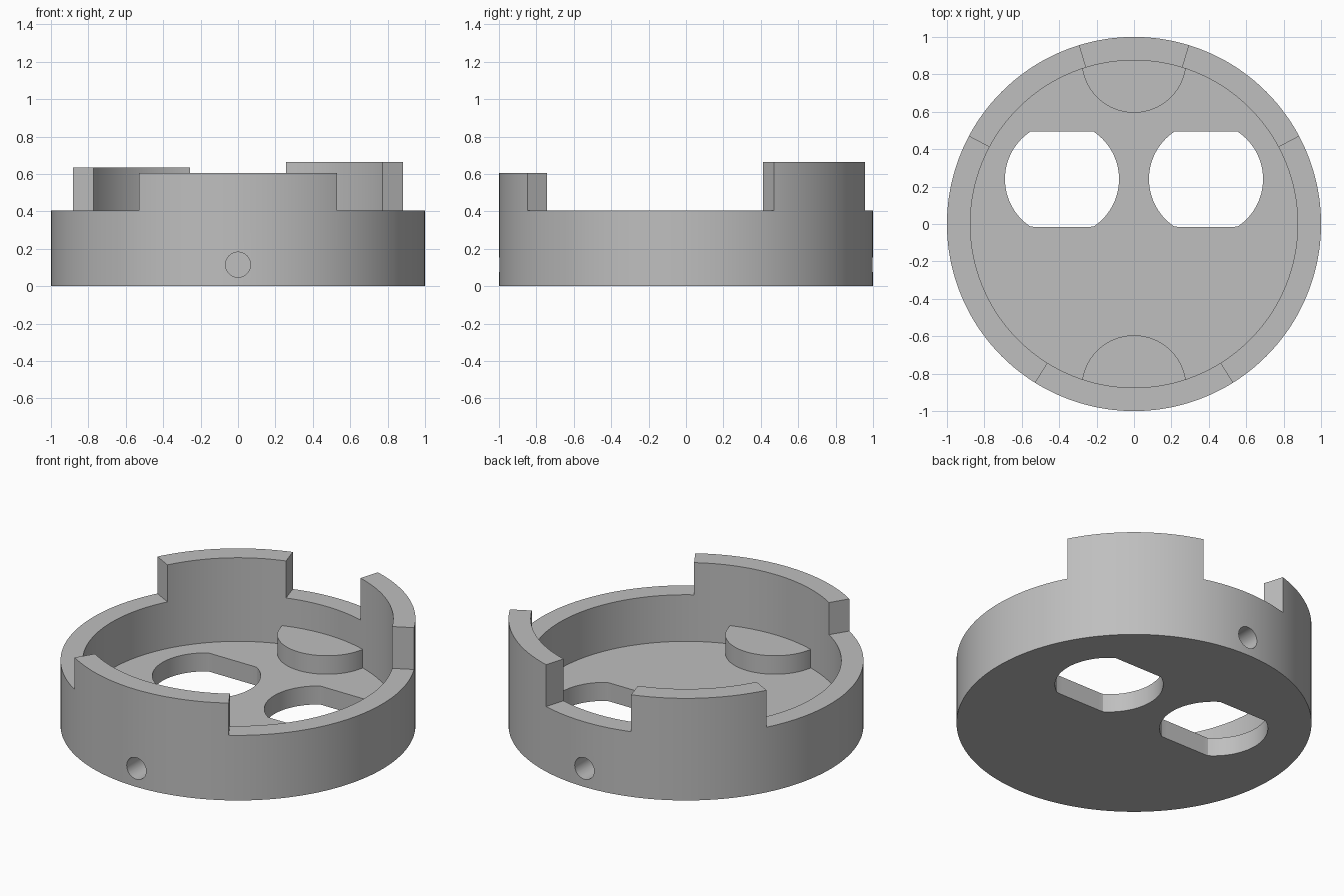
import bpy, bmesh
from math import sin, cos, radians, degrees, atan2, pi, hypot
from mathutils import Matrix, Vector

if "Cube" in bpy.data.objects:
    bpy.data.objects.remove(bpy.data.objects["Cube"])

R_OUT, R_IN = 1.0, 0.875
RIM, FLOOR, BOSS = 0.405, 0.115, 0.23

grey = bpy.data.materials.new("plain grey")
grey.use_nodes = True
colour = (0.52, 0.52, 0.52, 1)
grey.diffuse_color = colour
grey.node_tree.nodes["Principled BSDF"].inputs["Base Color"].default_value = colour


def make_object(name, bm):
    bmesh.ops.recalc_face_normals(bm, faces=bm.faces[:])
    mesh = bpy.data.meshes.new(name)
    bm.to_mesh(mesh)
    bm.free()
    mesh.materials.append(grey)
    obj = bpy.data.objects.new(name, mesh)
    bpy.context.collection.objects.link(obj)
    return obj


def prism(name, outline, z0, z1):
    """Extrude a flat outline from z0 up to z1."""
    bm = bmesh.new()
    face = bm.faces.new([bm.verts.new((x, y, z0)) for x, y in outline])
    ext = bmesh.ops.extrude_face_region(bm, geom=[face], use_keep_orig=True)
    top = [v for v in ext["geom"] if isinstance(v, bmesh.types.BMVert)]
    bmesh.ops.translate(bm, verts=top, vec=(0, 0, z1 - z0))
    return make_object(name, bm)


def circle(r, n):
    return [(r * cos(2 * pi * i / n), r * sin(2 * pi * i / n)) for i in range(n)]


def combine(target, tool, operation):
    mod = target.modifiers.new(operation.lower(), 'BOOLEAN')
    mod.operation, mod.solver, mod.object = operation, 'EXACT', tool
    bpy.context.view_layer.objects.active = target
    bpy.ops.object.modifier_apply(modifier=mod.name)
    bpy.data.objects.remove(tool)


# Round cup: rings of vertices joined into underside, wall, rim, and floor
bm = bmesh.new()
N = 360
rings = [[bm.verts.new((x, y, z)) for x, y in circle(r, N)]
         for r, z in ((R_OUT, 0), (R_OUT, RIM), (R_IN, RIM), (R_IN, FLOOR))]
bm.faces.new(rings[0])
bm.faces.new(rings[-1])
rim_faces = []
for k in range(3):
    for i in range(N):
        j = (i + 1) % N
        f = bm.faces.new((rings[k][i], rings[k][j], rings[k + 1][j], rings[k + 1][i]))
        if k == 1:
            rim_faces.append(f)
bmesh.ops.recalc_face_normals(bm, faces=bm.faces[:])

# Raised wall tabs: start angle, end angle, top height
for start, end, top in ((28, 73, 0.665), (107, 152, 0.635), (238, 302, 0.605)):
    ext = bmesh.ops.extrude_face_region(bm, geom=rim_faces[start:end])
    bmesh.ops.delete(bm, geom=[f for f in rim_faces[start:end] if f.is_valid],
                     context='FACES_ONLY')
    verts = [g for g in ext["geom"] if isinstance(g, bmesh.types.BMVert)]
    bmesh.ops.translate(bm, verts=verts, vec=(0, 0, top - RIM))
housing = make_object("round_housing", bm)

# Half-round bosses at front and back, rooted inside the wall
for side in (-1, 1):
    outline = []
    for x, y in circle(0.28, 96):
        p = Vector((x, y + side * R_IN))
        if p.length > 0.94:
            p *= 0.94 / p.length
        outline.append(p[:])
    combine(housing, prism("boss", outline, 0.05, BOSS), 'UNION')

# Flat-sided round openings through the floor
for side in (-1, 1):
    outline = [(x + side * 0.385, max(-0.255, min(0.255, y)) + 0.24)
               for x, y in circle(0.305, 96)]
    combine(housing, prism("floor_opening", outline, -0.1, 0.3), 'DIFFERENCE')

# Blind screw holes entering the bosses from outside
for side in (-1, 1):
    hole = prism("screw_hole", circle(0.067, 48), -0.17, 0.17)
    hole.data.transform(Matrix.Translation((0, side * 0.93, 0.115))
                        @ Matrix.Rotation(pi / 2, 4, 'X'))
    combine(housing, hole, 'DIFFERENCE')

# Smooth walls, crisp edges
bpy.ops.object.select_all(action='DESELECT')
housing.select_set(True)
bpy.context.view_layer.objects.active = housing
bpy.ops.object.shade_smooth_by_angle(angle=radians(30))
